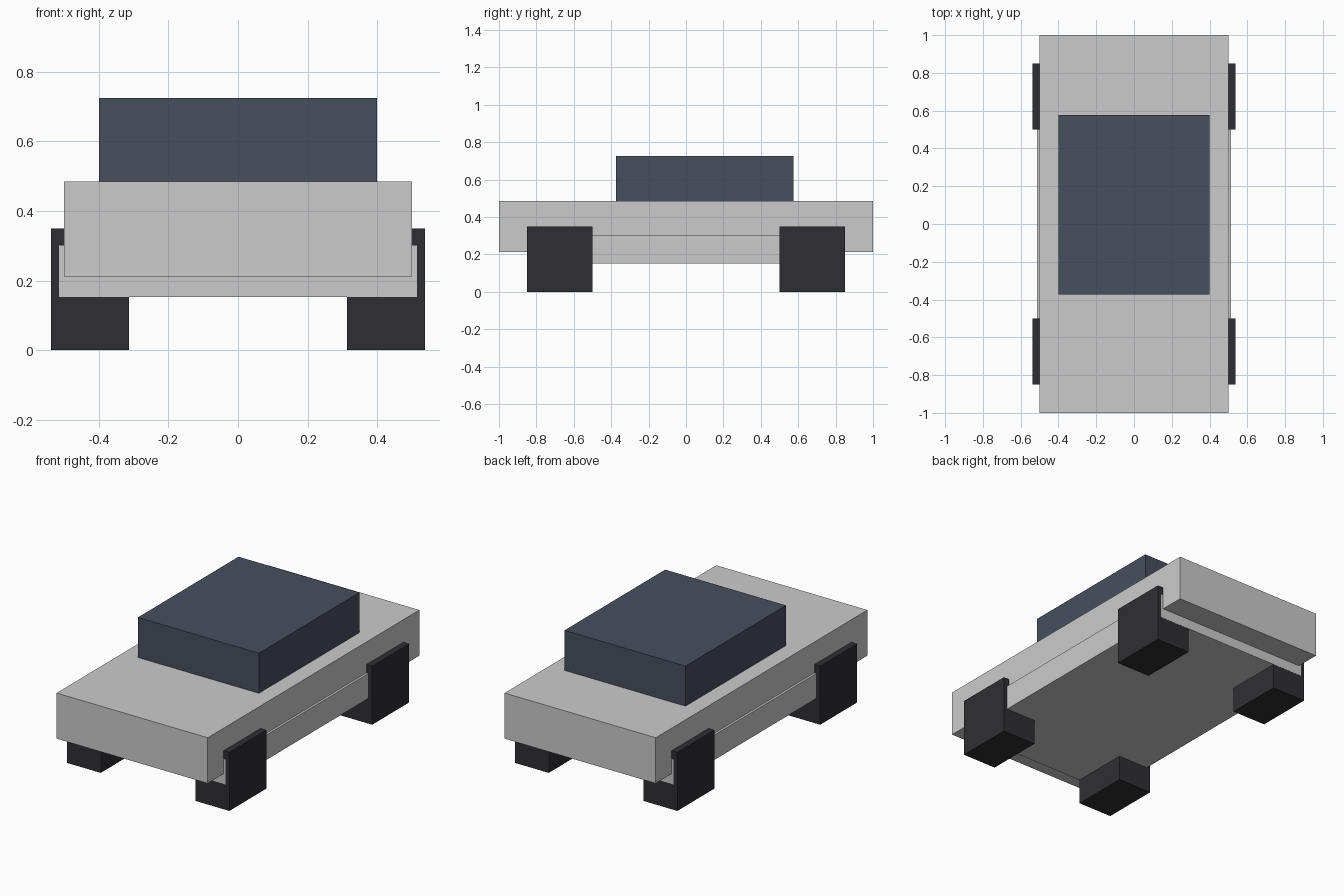
import bpy

if "Cube" in bpy.data.objects:
    bpy.data.objects.remove(bpy.data.objects["Cube"])


def make_material(name, color):
    mat = bpy.data.materials.new(name)
    mat.diffuse_color = (*color, 1.0)
    mat.use_nodes = True
    mat.node_tree.nodes["Principled BSDF"].inputs["Base Color"].default_value = mat.diffuse_color
    return mat


def box(name, xs, ys, zs, mat=None):
    """Axis-aligned box given its min/max on each axis."""
    spans = (xs, ys, zs)
    bpy.ops.mesh.primitive_cube_add(size=1, location=[(a + b) / 2 for a, b in spans])
    obj = bpy.context.object
    obj.name = name
    obj.scale = [b - a for a, b in spans]
    bpy.ops.object.transform_apply(location=False, rotation=False, scale=True)
    if mat:
        obj.data.materials.append(mat)
    return obj


glass = make_material("dark_blue_cabin", (0.065, 0.077, 0.113))
rubber = make_material("black_wheel", (0.028, 0.028, 0.033))

# Main body slab and the slightly wider, shorter chassis below it
box("body", (-0.5, 0.5), (-1, 1), (0.212, 0.485))
box("chassis", (-0.514, 0.514), (-0.851, 0.851), (0.152, 0.301))

# Cabin, set towards the back
box("cabin", (-0.4, 0.4), (-0.374, 0.576), (0.485, 0.725), glass)

# Four square wheels
for end, sy in (("front", -1), ("back", 1)):
    for side, sx in (("left", -1), ("right", 1)):
        box(f"{end}_{side}_wheel",
            sorted((sx * 0.313, sx * 0.538)),
            sorted((sy * 0.5, sy * 0.85)),
            (0, 0.35), rubber)
